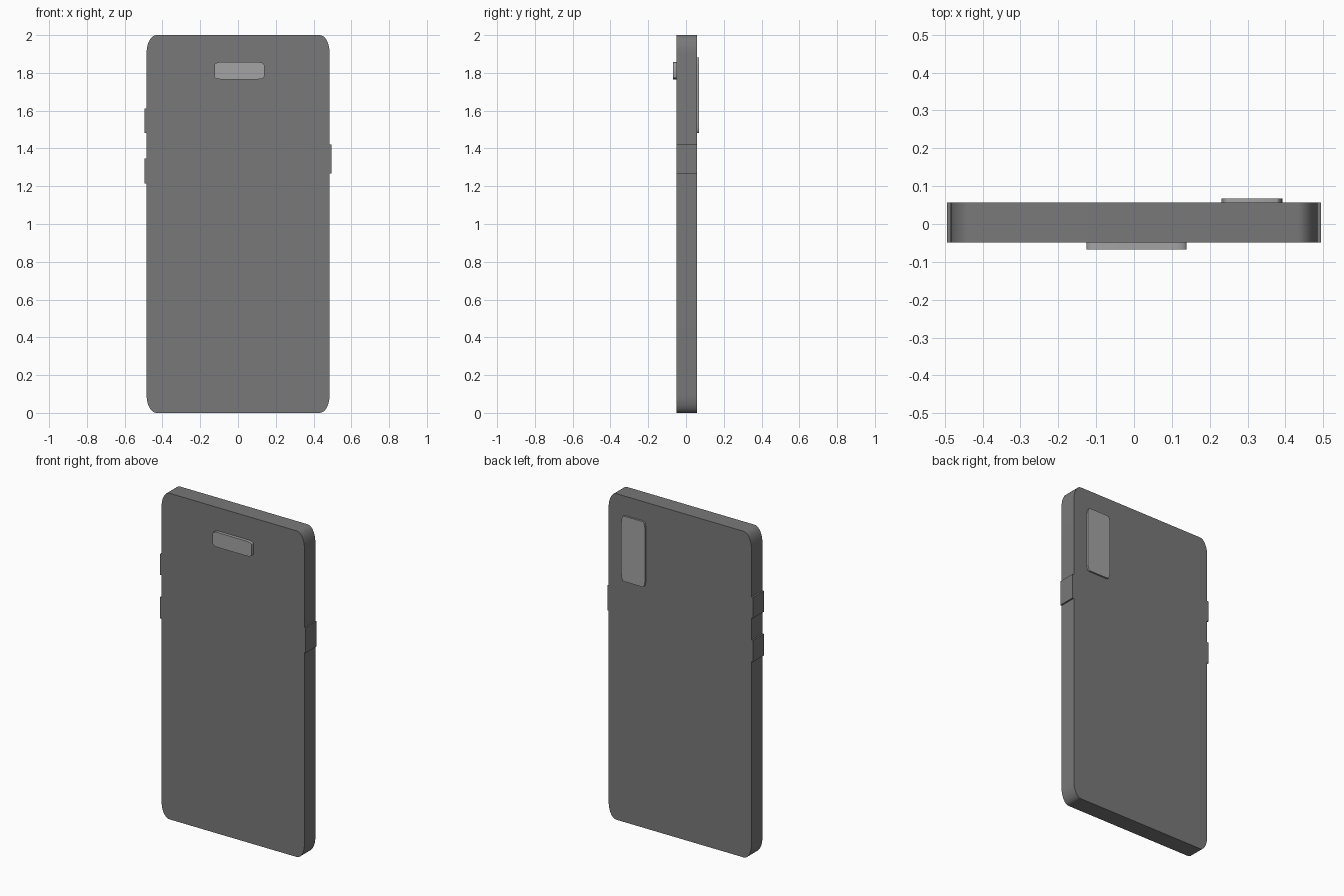
import bpy, bmesh, math

if "Cube" in bpy.data.objects:
    bpy.data.objects.remove(bpy.data.objects["Cube"])


def grey(name, v):
    mat = bpy.data.materials.new(name)
    mat.diffuse_color = (v, v, v, 1)
    mat.use_nodes = True
    mat.node_tree.nodes["Principled BSDF"].inputs["Base Color"].default_value = mat.diffuse_color
    return mat


DARK = grey("dark_grey", 0.19)
LIGHT = grey("mid_grey", 0.37)


def finish(name, bm, mat):
    mesh = bpy.data.meshes.new(name)
    bm.to_mesh(mesh)
    bm.free()
    mesh.materials.append(mat)
    obj = bpy.data.objects.new(name, mesh)
    bpy.context.collection.objects.link(obj)
    bpy.ops.object.select_all(action='DESELECT')
    obj.select_set(True)
    bpy.context.view_layer.objects.active = obj
    bpy.ops.object.shade_smooth_by_angle(angle=math.radians(35))
    return obj


def rounded_slab(name, x0, x1, z0, z1, y0, y1, rx, rz, mat, seg=8):
    """Rectangle in XZ with elliptical corners, extruded along Y."""
    corners = [(x1 - rx, z1 - rz, 0), (x0 + rx, z1 - rz, 90),
               (x0 + rx, z0 + rz, 180), (x1 - rx, z0 + rz, 270)]
    bm = bmesh.new()
    ring = []
    for cx, cz, start in corners:
        for i in range(seg + 1):
            a = math.radians(start + 90 * i / seg)
            ring.append(bm.verts.new((cx + rx * math.cos(a), y0, cz + rz * math.sin(a))))
    face = bm.faces.new(ring)
    ext = bmesh.ops.extrude_face_region(bm, geom=[face])
    for v in ext["geom"]:
        if isinstance(v, bmesh.types.BMVert):
            v.co.y = y1
    bmesh.ops.recalc_face_normals(bm, faces=bm.faces)
    return finish(name, bm, mat)


def box(name, x0, x1, y0, y1, z0, z1, mat):
    bm = bmesh.new()
    bmesh.ops.create_cube(bm, size=1)
    for v in bm.verts:
        v.co = (x1 if v.co.x > 0 else x0,
                y1 if v.co.y > 0 else y0,
                z1 if v.co.z > 0 else z0)
    return finish(name, bm, mat)


FRONT, BACK = -0.049, 0.057

# Phone body
rounded_slab("phone_body", -0.484, 0.485, 0, 2, FRONT, BACK, 0.052, 0.095, DARK)

# Raised sensor pill on the front
rounded_slab("front_sensor_pill", -0.125, 0.139, 1.766, 1.857,
             -0.068, FRONT + 0.005, 0.035, 0.014, LIGHT, 5)

# Camera plate on the back
rounded_slab("rear_camera_plate", 0.231, 0.392, 1.481, 1.882,
             BACK - 0.005, 0.068, 0.015, 0.05, LIGHT, 5)

# Side buttons, as deep as the body
for name, x0, x1, z0, z1 in [("volume_up_button", -0.494, -0.47, 1.483, 1.611),
                             ("volume_down_button", -0.494, -0.47, 1.215, 1.347),
                             ("power_button", 0.47, 0.494, 1.268, 1.421)]:
    box(name, x0, x1, FRONT, BACK, z0, z1, DARK)
